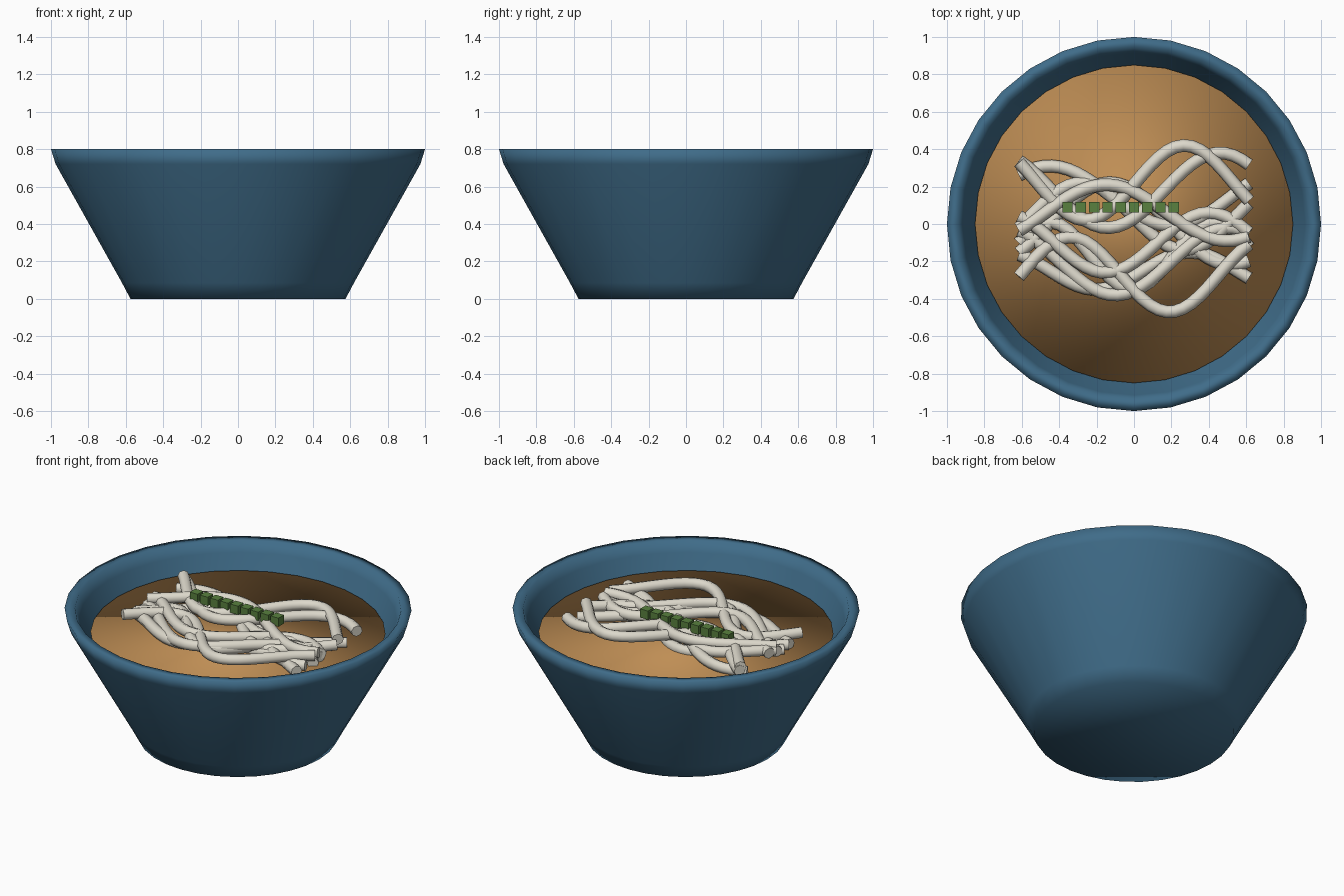
import bpy, bmesh
from math import cos, sin, pi

if "Cube" in bpy.data.objects:
    bpy.data.objects.remove(bpy.data.objects["Cube"])

SIDES = 32


def material(name, rgb):
    m = bpy.data.materials.new(name)
    m.diffuse_color = (*rgb, 1)
    m.use_nodes = True
    m.node_tree.nodes["Principled BSDF"].inputs["Base Color"].default_value = m.diffuse_color
    return m


def add_mesh(name, bm, mat, smooth=True):
    bmesh.ops.recalc_face_normals(bm, faces=bm.faces)
    me = bpy.data.meshes.new(name)
    bm.to_mesh(me)
    bm.free()
    for p in me.polygons:
        p.use_smooth = smooth
    me.materials.append(mat)
    ob = bpy.data.objects.new(name, me)
    bpy.context.collection.objects.link(ob)
    return ob


def lathe(name, profile, mat):
    """Closed turned solid; both profile ends are capped."""
    bm = bmesh.new()
    rings = [[bm.verts.new((r * cos(2 * pi * i / SIDES), r * sin(2 * pi * i / SIDES), z))
              for i in range(SIDES)] for r, z in profile]
    for a, b in zip(rings, rings[1:]):
        for i in range(SIDES):
            j = (i + 1) % SIDES
            bm.faces.new((a[i], a[j], b[j], b[i]))
    bm.faces.new(rings[0])
    bm.faces.new(rings[-1])
    return add_mesh(name, bm, mat)


blue = material("glaze_blue", (0.05, 0.15, 0.25))
brown = material("broth_brown", (0.52, 0.27, 0.09))
cream = material("noodle_cream", (0.72, 0.69, 0.60))
green = material("onion_green", (0.10, 0.22, 0.05))

# Bowl: outer wall, rim, inner wall and floor
lathe("bowl", [(0.575, 0), (0.62, 0.085), (0.975, 0.72), (1.0, 0.8),
               (0.94, 0.8), (0.915, 0.735), (0.56, 0.1), (0.54, 0.07)], blue)

# Broth surface
lathe("broth", [(0.82, 0.6), (0.85, 0.65)], brown)

# Noodles: (base y, amplitude, x of crest, wavelength, height)
noodles = [
    (-0.27, 0.20, -0.34, 1.06, 0.71),
    (-0.20, 0.18, 0.50, 1.20, 0.69),
    (-0.17, 0.18, -0.45, 0.88, 0.68),
    (-0.10, 0.16, 0.40, 1.10, 0.70),
    (-0.25, 0.10, 0.30, 1.00, 0.67),
    (0.00, 0.22, -0.13, 1.30, 0.67),
    (0.22, 0.20, 0.27, 1.05, 0.72),
    (0.18, 0.20, 0.46, 1.20, 0.71),
    (0.15, 0.16, -0.45, 1.30, 0.68),
    (0.06, 0.15, -0.15, 1.30, 0.72),
    (0.04, 0.18, -0.28, 1.10, 0.69),
]
STEPS = 28
for n, (base, amp, crest, wave, z) in enumerate(noodles):
    cu = bpy.data.curves.new(f"noodle_{n + 1}", "CURVE")
    cu.dimensions = "3D"
    cu.bevel_depth = 0.034
    cu.bevel_resolution = 2
    cu.use_fill_caps = True
    sp = cu.splines.new("POLY")
    sp.points.add(STEPS)
    for i, p in enumerate(sp.points):
        x = -0.615 + 1.23 * i / STEPS
        y = base + amp * cos(2 * pi * (x - crest) / wave)
        p.co = (x, y, z + 0.012 * sin(5 * x + n), 1)
    sp.use_smooth = True
    cu.materials.append(cream)
    bpy.context.collection.objects.link(bpy.data.objects.new(cu.name, cu))

# Row of chopped green onion cubes
for i in range(9):
    bm = bmesh.new()
    bmesh.ops.create_cube(bm, size=0.055)
    ob = add_mesh(f"onion_{i + 1}", bm, green, smooth=False)
    ob.location = (-0.355 + 0.071 * i, 0.09, 0.755)
